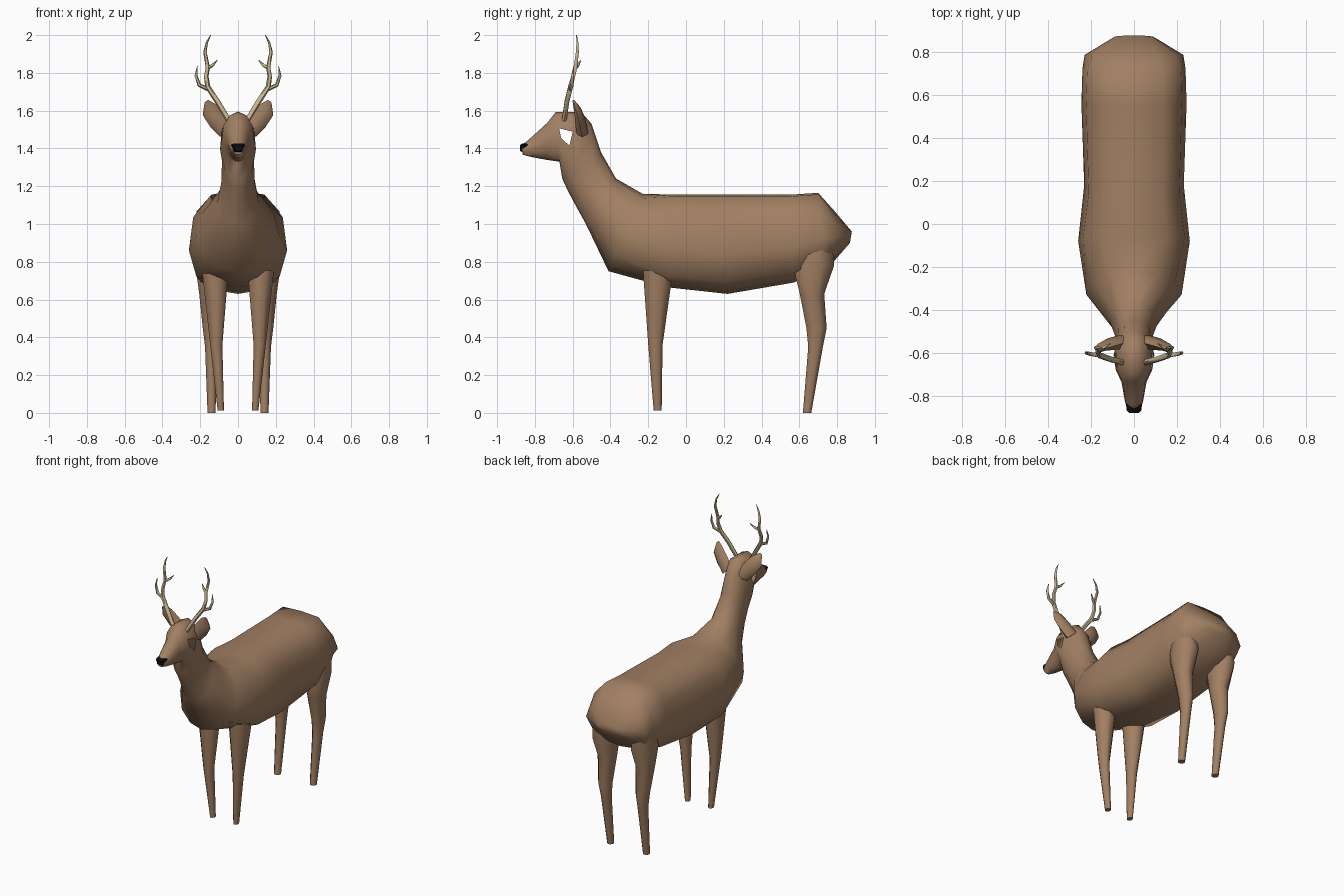
import bpy, bmesh, math
from mathutils import Vector

if "Cube" in bpy.data.objects:
    bpy.data.objects.remove(bpy.data.objects["Cube"])


def material(name, rgb):
    m = bpy.data.materials.new(name)
    m.diffuse_color = (*rgb, 1)
    m.use_nodes = True
    m.node_tree.nodes["Principled BSDF"].inputs["Base Color"].default_value = m.diffuse_color
    return m


FUR = material("brown fur", (0.36, 0.215, 0.125))
HORN = material("antler bone", (0.58, 0.47, 0.29))
BLACK = material("black nose", (0.004, 0.004, 0.004))
CHIN = material("pale chin", (0.55, 0.44, 0.30))


def loft(name, rings, mats, edit=None, angle=60):
    """Skin a list of closed rings and cap both ends."""
    bm = bmesh.new()
    loops = [[bm.verts.new(p) for p in r] for r in rings]
    n = len(loops[0])
    for a, b in zip(loops, loops[1:]):
        for i in range(n):
            j = (i + 1) % n
            bm.faces.new((a[i], a[j], b[j], b[i]))
    bm.faces.new(loops[0])
    bm.faces.new(loops[-1])
    bmesh.ops.recalc_face_normals(bm, faces=bm.faces)
    if edit:
        edit(bm)
    me = bpy.data.meshes.new(name)
    bm.to_mesh(me)
    bm.free()
    ob = bpy.data.objects.new(name, me)
    bpy.context.collection.objects.link(ob)
    for m in mats:
        me.materials.append(m)
    bpy.ops.object.select_all(action='DESELECT')
    ob.select_set(True)
    bpy.context.view_layer.objects.active = ob
    bpy.ops.object.shade_smooth_by_angle(angle=math.radians(angle))
    return ob


# Half cross-sections: (share of height from the top, share of half width)
TORSO = [(0, 0), (.02, .58), (.24, .91), (.6, 1), (.88, .85), (.97, .42), (1, 0)]
NECK = [(0, 0), (.06, .5), (.25, .85), (.55, 1), (.8, .8), (.95, .42), (1, 0)]
HEAD = [(0, 0), (.06, .5), (.27, .9), (.56, 1), (.8, .75), (.95, .45), (1, 0)]


def section(yt, zt, yb, zb, w, shape):
    pts = [Vector((w * s, yt + (yb - yt) * t, zt + (zb - zt) * t)) for t, s in shape]
    return pts + [Vector((-p.x, p.y, p.z)) for p in pts[-2:0:-1]]


# Body, neck and head in one skin: top y, z, bottom y, z, half width
stations = [
    (-.868, 1.42, -.865, 1.367, .028, HEAD),
    (-.84, 1.44, -.82, 1.355, .042, HEAD),
    (-.735, 1.535, -.74, 1.34, .058, HEAD),
    (-.69, 1.592, -.67, 1.33, .085, HEAD),
    (-.555, 1.595, -.655, 1.24, .095, HEAD),
    (-.50, 1.53, -.625, 1.175, .085, NECK),
    (-.45, 1.38, -.58, 1.09, .088, NECK),
    (-.37, 1.24, -.53, 1.0, .112, NECK),
    (-.23, 1.16, -.41, .75, .222, NECK),
    (-.05, 1.155, -.10, .665, .26, TORSO),
    (.12, 1.155, .22, .63, .232, TORSO),
    (.55, 1.155, .57, .69, .245, TORSO),
    (.70, 1.165, .74, .76, .24, TORSO),
    (.785, 1.07, .79, .81, .23, NECK),
    (.878, .96, .868, .90, .09, NECK),
]


def head_details(bm):
    # pale lower lip
    for f in bm.faces:
        c = f.calc_center_median()
        if c.y < -.835 and c.z < 1.375:
            f.material_index = 1
    # open eye sockets, one on each side of the head
    eyes = [f for f in bm.faces
            if -.67 < f.calc_center_median().y < -.60
            and 1.43 < f.calc_center_median().z < 1.51
            and abs(f.calc_center_median().x) > .05]
    bmesh.ops.inset_individual(bm, faces=eyes, thickness=.02)
    bmesh.ops.delete(bm, geom=eyes, context='FACES')


loft("body_and_head", [section(*s) for s in stations], [FUR, CHIN], head_details)

# Nose pad
nose = [[Vector((k * x, y, 1.401 + k * z)) for x, z in
         ((-.034, .016), (-.02, .024), (.02, .024), (.034, .016), (.02, -.02), (-.02, -.02))]
        for k, y in ((1.1, -.838), (1, -.868), (.7, -.88))]
loft("nose", nose, [BLACK], angle=30)


def leg_ring(z, y, ry, x, rx, side, n=8):
    return [Vector((side * (x + rx * math.cos(a)), y + ry * math.sin(a), z))
            for a in (math.tau * (i + .5) / n for i in range(n))]


# Legs: height, y, y radius, x, x radius
FRONT = [(.85, -.15, .09, .135, .07), (.70, -.15, .08, .12, .07),
         (.36, -.162, .041, .115, .035), (.012, -.15, .023, .091, .018)]
HIND = [(1.02, .71, .06, .165, .055), (.78, .675, .118, .15, .082),
        (.63, .667, .07, .148, .062), (.45, .691, .058, .146, .044),
        (.35, .686, .042, .143, .034), (0, .641, .024, .14, .023)]

# Ears: centre, half width, half depth
EAR = [((.06, -.55, 1.49), .045, .035), ((.105, -.56, 1.545), .052, .03),
       ((.152, -.575, 1.605), .045, .018), ((.168, -.595, 1.65), .012, .006)]
across = Vector((.75, 0, -.62)).normalized()

# Antlers: x, y, z, radius
BEAM = [(.05, -.645, 1.55, .014), (.11, -.63, 1.65, .014), (.16, -.612, 1.725, .014),
        (.168, -.598, 1.78, .012), (.16, -.585, 1.83, .011), (.175, -.575, 1.91, .009),
        (.165, -.575, 1.96, .006), (.145, -.58, 2.0, .002)]
OUTER = [(.16, -.612, 1.715, .011), (.205, -.605, 1.735, .010),
         (.222, -.60, 1.785, .008), (.215, -.595, 1.835, .002)]
INNER = [(.162, -.587, 1.825, .010), (.135, -.572, 1.84, .008), (.11, -.557, 1.867, .002)]


def tine(name, pts, side, n=6):
    """Tapered tube whose rings are square to the path."""
    ps = [Vector((side * x, y, z)) for x, y, z, r in pts]
    rings = []
    for i, p in enumerate(ps):
        d = (ps[min(i + 1, len(ps) - 1)] - ps[max(i - 1, 0)]).normalized()
        u = d.cross(Vector((0, 1, 0))).normalized()
        v = d.cross(u)
        rings.append([p + pts[i][3] * (u * math.cos(a) + v * math.sin(a))
                      for a in (math.tau * k / n for k in range(n))])
    loft(name, rings, [HORN])


for side, label in ((1, "right"), (-1, "left")):
    loft("front_leg_" + label, [leg_ring(*r, side) for r in FRONT], [FUR])
    loft("hind_leg_" + label, [leg_ring(*r, side) for r in HIND], [FUR])
    ear = []
    for c, w, d in EAR:
        ring = [Vector(c) + across * w * math.cos(a) + Vector((0, d * math.sin(a), 0))
                for a in (math.tau * k / 6 for k in range(6))]
        ear.append([Vector((side * p.x, p.y, p.z)) for p in ring])
    loft("ear_" + label, ear, [FUR])
    tine("antler_beam_" + label, BEAM, side)
    tine("antler_outer_tine_" + label, OUTER, side)
    tine("antler_inner_tine_" + label, INNER, side)
